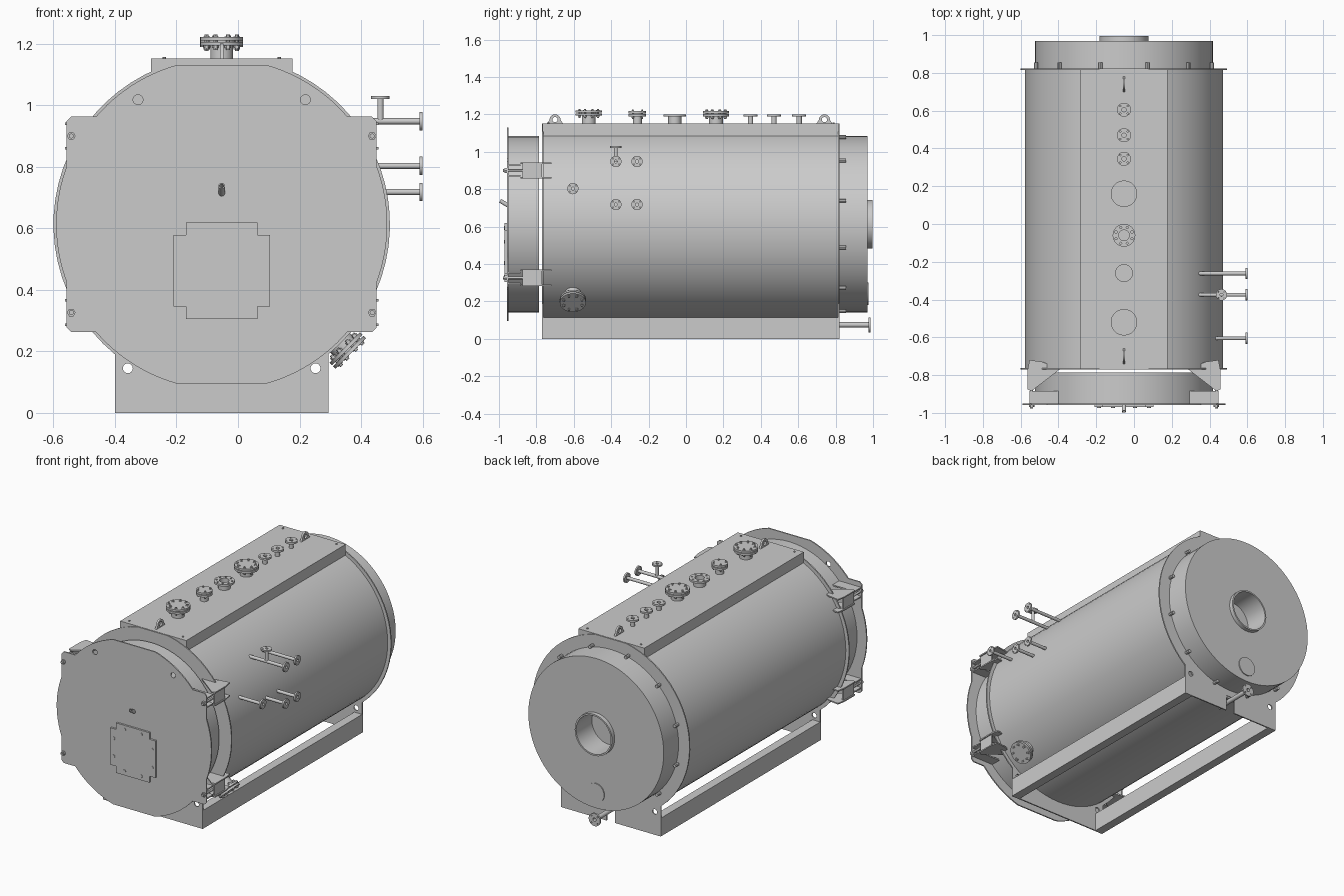
import bpy, bmesh
from math import sin, cos, pi, radians, sqrt, asin
from mathutils import Vector, Matrix

if "Cube" in bpy.data.objects:
    bpy.data.objects.remove(bpy.data.objects["Cube"])

CX, CZ = -0.053, 0.613          # drum axis
Y0, Y1 = -0.767, 0.818          # shell ends
FRONT = Matrix.Rotation(pi / 2, 4, 'X')   # local xy -> world xz, local z -> -y


def finish(name, bm, smooth=True):
    bmesh.ops.recalc_face_normals(bm, faces=bm.faces)
    me = bpy.data.meshes.new(name)
    bm.to_mesh(me)
    bm.free()
    if smooth:
        me.shade_smooth()
        me.set_sharp_from_angle(angle=radians(30))
    ob = bpy.data.objects.new(name, me)
    bpy.context.collection.objects.link(ob)
    return ob


def frame(origin, axis):
    q = Vector((0, 0, 1)).rotation_difference(Vector(axis).normalized())
    return Matrix.Translation(origin) @ q.to_matrix().to_4x4()


def lathe(bm, prof, origin, axis, seg=32, closed=False):
    """Revolve (radius, height) points about an axis."""
    m = frame(origin, axis)
    rings = []
    for r, h in prof:
        n = 1 if r == 0 else seg
        rings.append([bm.verts.new(m @ Vector((r * cos(2 * pi * i / seg), r * sin(2 * pi * i / seg), h)))
                      for i in range(n)])
    pairs = list(zip(rings, rings[1:])) + ([(rings[-1], rings[0])] if closed else [])
    for a, b in pairs:
        for i in range(seg):
            j = (i + 1) % seg
            vs = [a[i % len(a)], a[j % len(a)], b[j % len(b)], b[i % len(b)]]
            vs = list(dict.fromkeys(vs))
            if len(vs) > 2:
                bm.faces.new(vs)


def cyl(bm, origin, axis, r, length, seg=24):
    lathe(bm, [(0, 0), (r, 0), (r, length), (0, length)], origin, axis, seg)


def tube(bm, origin, axis, r, inner, length, seg=24):
    lathe(bm, [(r, 0), (r, length), (inner, length), (inner, 0)], origin, axis, seg, True)


def box(bm, lo, hi):
    lo, hi = Vector(lo), Vector(hi)
    m = Matrix.Translation((lo + hi) / 2) @ Matrix.Diagonal((*(hi - lo), 1))
    bmesh.ops.create_cube(bm, size=1, matrix=m)


def circle(x, y, r, n=24):
    return [(x + r * cos(2 * pi * i / n), y + r * sin(2 * pi * i / n)) for i in range(n)]


def plate(bm, loops, thick, matrix):
    """Flat plate from an outline followed by hole loops, centred on local z."""
    cu = bpy.data.curves.new("plate", 'CURVE')
    cu.dimensions, cu.fill_mode, cu.extrude = '2D', 'BOTH', thick / 2
    for pts in loops:
        sp = cu.splines.new('POLY')
        sp.points.add(len(pts) - 1)
        for p, (x, y) in zip(sp.points, pts):
            p.co = (x, y, 0, 1)
        sp.use_cyclic_u = True
    ob = bpy.data.objects.new("plate", cu)
    me = bpy.data.meshes.new_from_object(ob)
    me.transform(matrix)
    bm.from_mesh(me)
    bpy.data.objects.remove(ob)
    bpy.data.meshes.remove(me)
    bmesh.ops.remove_doubles(bm, verts=bm.verts, dist=1e-5)


def nozzle(name, start, axis, length, pr, fr, n=4, blind=False, t=0.012):
    """Pipe stub with a drilled flange; blind adds a bolted cover."""
    bm = bmesh.new()
    start, axis = Vector(start), Vector(axis).normalized()
    tube(bm, start, axis, pr, pr * 0.8, length - t)
    m = frame(start + axis * (length - t / 2), axis)
    bolts = [(fr * 0.76 * cos(2 * pi * (i + .5) / n), fr * 0.76 * sin(2 * pi * (i + .5) / n)) for i in range(n)]
    plate(bm, [circle(0, 0, fr, 32), circle(0, 0, pr * 0.8)] + [circle(x, y, fr * 0.1, 8) for x, y in bolts], t, m)
    if blind:
        cyl(bm, start + axis * (length + 0.004), axis, fr, t, 32)
        cyl(bm, start + axis * (length - 0.002), axis, fr * 0.6, 0.01)
        for x, y in bolts:
            p = m @ Vector((x, y, -0.02))
            cyl(bm, p, axis, fr * 0.09, 0.05, 8)
            cyl(bm, p + axis * 0.006, axis, fr * 0.15, 0.008, 6)
            cyl(bm, p + axis * 0.036, axis, fr * 0.15, 0.008, 6)
    finish(name, bm)


# Main shell
bm = bmesh.new()
cyl(bm, (CX, Y0, CZ), (0, 1, 0), 0.525, Y1 - Y0, 72)
finish("shell", bm)

# End plates with legs, clipped under the top cover
R, leg = 0.547, 0.347
a0, a1 = -asin(sqrt(R * R - leg * leg) / R), asin((1.15 - CZ) / R)
arc = [(R * cos(a0 + (a1 - a0) * i / 24), CZ + R * sin(a0 + (a1 - a0) * i / 24)) for i in range(25)]
for name, y, notch in (("front_end_plate", Y0, 0), ("rear_end_plate", Y1, 0.03)):
    half = [(notch, 0.1), (notch, 0)] if notch else []
    half += [(leg, 0)] + arc
    out = [(CX + x, z) for x, z in half] + [(CX - x, z) for x, z in reversed(half)]
    bm = bmesh.new()
    plate(bm, [out] + [circle(CX + s * 0.305, 0.145, 0.016) for s in (-1, 1)], 0.008,
          Matrix.Translation((0, y, 0)) @ FRONT)
    finish(name, bm)

# Base rails
for s, side in ((-1, "left"), (1, "right")):
    bm = bmesh.new()
    xs = sorted((CX + s * leg, CX + s * (leg - 0.055)))
    box(bm, (xs[0], Y0, 0), (xs[1], Y1, 0.115))
    finish(side + "_base_rail", bm, False)

# Top cover with small bolts
bm = bmesh.new()
box(bm, (CX - 0.23, Y0, 1.085), (CX + 0.23, Y1, 1.152))
for s in (-1, 1):
    for y in (Y0 + 0.03, Y1 - 0.03):
        cyl(bm, (CX + s * 0.187, y, 1.15), (0, 0, 1), 0.006, 0.007, 8)
finish("top_cover", bm, False)

# Lifting eyes
for i, y in enumerate((-0.70, 0.74)):
    bm = bmesh.new()
    eye = [(-0.05, 1.14)] + [(0.03 * cos(pi - pi * k / 12), 1.17 + 0.03 * sin(pi * k / 12)) for k in range(13)]
    eye += [(0.05, 1.14)]
    m = Matrix.Translation((CX, y, 0)) @ Matrix.Rotation(pi / 2, 4, 'Z') @ FRONT
    plate(bm, [eye, circle(0, 1.172, 0.014)], 0.012, m)
    finish(f"lifting_eye_{i}", bm)

# Front smoke drum and door plate
bm = bmesh.new()
cyl(bm, (CX, -0.95, CZ), (0, 1, 0), 0.472, 0.165, 72)
finish("front_drum", bm)
R, c = 0.538, 0.504
arc = lambda b0, b1: [(R * cos(b0 + (b1 - b0) * i / 12), R * sin(b0 + (b1 - b0) * i / 12)) for i in range(13)]
sh, top = 0.35, asin(0.518 / R)
quarter = arc(0, asin(sqrt(R * R - c * c) / R)) + [(c, sh - 0.015), (c - 0.015, sh)] + arc(asin(sh / R), top)
up = quarter + [(-x, z) for x, z in reversed(quarter)]
down = [(-x, -z) for x, z in up]
out = [(CX + x, CZ + z) for x, z in up[:-1] + down[:-1]]
bm = bmesh.new()
plate(bm, [out] + [circle(CX + s * 0.272, 1.018, 0.016) for s in (-1, 1)], 0.008,
      Matrix.Translation((0, -0.954, 0)) @ FRONT)
finish("door_plate", bm)

# Burner cover plate with bolts
bm = bmesh.new()
a, b, z0 = 0.157, 0.116, 0.462
cross = [(a, -b), (a, b), (b, b), (b, a), (-b, a), (-b, b), (-a, b), (-a, -b), (-b, -b), (-b, -a), (b, -a), (b, -b)]
plate(bm, [[(CX + x, z0 + z) for x, z in cross]], 0.012, Matrix.Translation((0, -0.964, 0)) @ FRONT)
for sx in (-1, 1):
    for sz in (-1, 1):
        for x, z in ((0.058, 0.131), (0.133, 0.057)):
            cyl(bm, (CX + sx * x, -0.969, z0 + sz * z), (0, -1, 0), 0.010, 0.004, 12)
finish("burner_cover", bm)

# Sight tube
bm = bmesh.new()
tube(bm, (CX, -0.95, 0.712), (0, -1, 0.6), 0.011, 0.007, 0.051, 16)
finish("sight_tube", bm)

# Door hinge brackets at the four corners
for sx, side in ((-1, "left"), (1, "right")):
    for sz, lev in ((-1, "lower"), (1, "upper")):
        bm = bmesh.new()
        zc = CZ + sz * 0.287
        for dz in (-0.04, 0.04):
            gusset = [(0.34, -0.77), (0.43, -0.73), (0.50, -0.72), (0.51, -0.77), (0.51, -0.875), (0.49, -0.885)]
            plate(bm, [[(CX + sx * x, y) for x, y in gusset]], 0.008, Matrix.Translation((0, 0, zc + dz)))
            xs = sorted((CX + sx * 0.34, CX + sx * 0.5))
            box(bm, (xs[0], -0.952, zc + dz * 0.7 - 0.004), (xs[1], -0.885, zc + dz * 0.7 + 0.004))
        xs = sorted((CX + sx * 0.495, CX + sx * 0.503))
        box(bm, (xs[0], -0.875, zc - 0.04), (xs[1], -0.77, zc + 0.04))
        cyl(bm, (CX + sx * 0.489, -0.978, zc), (0, 1, 0), 0.008, 0.12, 12)
        cyl(bm, (CX + sx * 0.489, -0.97, zc), (0, 1, 0), 0.014, 0.013, 6)
        finish(f"{lev}_{side}_hinge", bm)

# Rear smoke box with flue outlet
bm = bmesh.new()
lathe(bm, [(0, 0.82), (0.471, 0.82), (0.471, 0.97), (0.13, 0.97), (0.13, 0.996), (0.12, 0.996), (0.12, 0.84), (0, 0.84)],
      (CX, 0, CZ), (0, 1, 0), 72)
finish("rear_smoke_box", bm)
bm = bmesh.new()
cyl(bm, (CX, 0.965, 0.24), (0, 1, 0), 0.06, 0.011, 32)
finish("rear_cleanout", bm)
bm = bmesh.new()
for k in range(12):
    t = radians(15 + 30 * k)
    cyl(bm, (CX + 0.482 * cos(t), 0.82, CZ + 0.482 * sin(t)), (0, 1, 0), 0.010, 0.035, 8)
finish("rear_clamps", bm)

# Nozzles along the top
for i, (y, top, pr, fr, n, blind) in enumerate((
        (-0.52, 1.222, 0.037, 0.07, 8, True), (-0.26, 1.218, 0.024, 0.047, 4, True),
        (-0.06, 1.2, 0.035, 0.06, 8, False), (0.16, 1.218, 0.037, 0.07, 8, True),
        (0.345, 1.2, 0.014, 0.037, 4, False), (0.47, 1.2, 0.014, 0.037, 4, False),
        (0.605, 1.2, 0.014, 0.037, 4, False))):
    nozzle(f"top_nozzle_{i}", (CX, y, 1.14), (0, 0, 1), top - 1.14 - (0.016 if blind else 0), pr, fr, n, blind)

# Gauge pipes on the right side
for i, (y, z) in enumerate(((-0.375, 0.948), (-0.262, 0.948), (-0.605, 0.803), (-0.375, 0.718), (-0.262, 0.718))):
    x = CX + sqrt(0.525 ** 2 - (z - CZ) ** 2) - 0.02
    nozzle(f"side_pipe_{i}", (x, y, z), (1, 0, 0), 0.6 - x, 0.010, 0.03, t=0.01)
nozzle("side_pipe_branch", (0.463, -0.375, 0.948), (0, 0, 1), 0.082, 0.010, 0.03, t=0.01)

# Inspection hatch low on the right, drain at the rear
d = Vector((1, 0, -1)).normalized()
nozzle("inspection_hatch", Vector((CX, -0.605, CZ)) + d * 0.5, d, 0.078, 0.045, 0.07, 8, True)
nozzle("rear_drain", (CX, 0.72, 0.075), (0, 1, 0), 0.266, 0.014, 0.04, t=0.01)
